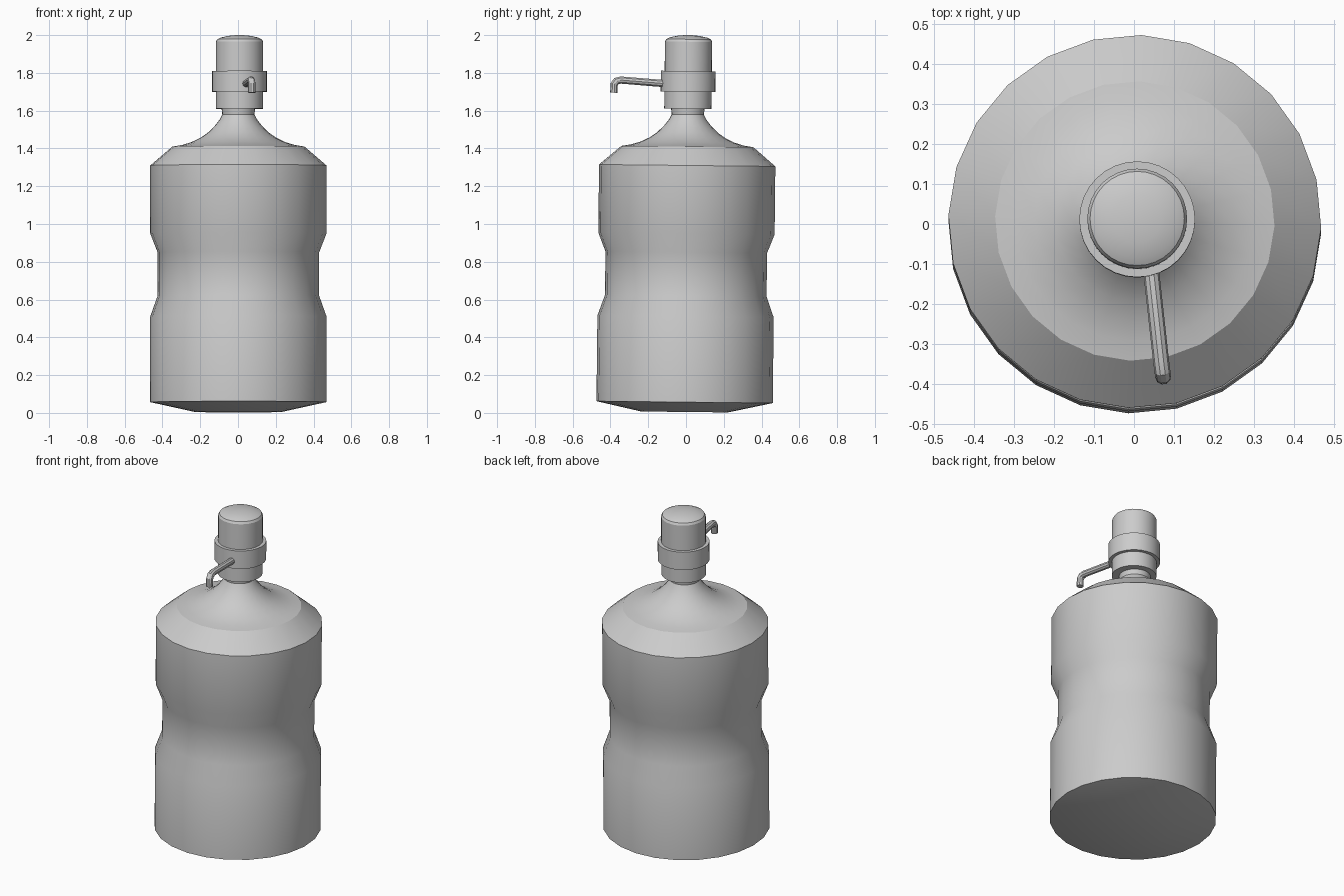
import bpy
import bmesh
from math import cos, sin, tau, radians
from mathutils import Matrix, Vector

cube = bpy.data.objects.get("Cube")
if cube:
    bpy.data.objects.remove(cube, do_unlink=True)

grey = bpy.data.materials.new("plain grey")
grey.use_nodes = True
grey.diffuse_color = (0.6, 0.6, 0.6, 1)
grey.node_tree.nodes["Principled BSDF"].inputs["Base Color"].default_value = (0.6, 0.6, 0.6, 1)

# The whole bottle leans back very slightly
LEAN = Matrix.Translation((0.002, -0.008, 0)) @ Matrix.Rotation(-0.011, 4, "X")


def finish(obj):
    obj.data.materials.append(grey)
    obj.matrix_world = LEAN
    bpy.ops.object.select_all(action="DESELECT")
    obj.select_set(True)
    bpy.context.view_layer.objects.active = obj
    if obj.type == "CURVE":
        bpy.ops.object.convert(target="MESH")
    bpy.ops.object.shade_smooth_by_angle(angle=radians(26))


def lathe(name, profile, sides, centre_x=0.0, phase=0.0):
    """Closed turned solid from (radius, height) pairs, bottom to top."""
    bm = bmesh.new()
    rings = []
    for r, z in profile:
        angles = [phase + tau * i / sides for i in range(sides)]
        rings.append([bm.verts.new((centre_x + r * cos(a), r * sin(a), z)) for a in angles])
    for low, high in zip(rings, rings[1:]):
        for i in range(sides):
            j = (i + 1) % sides
            bm.faces.new((low[i], low[j], high[j], high[i]))
    bm.faces.new(rings[0][::-1])
    bm.faces.new(rings[-1])
    mesh = bpy.data.meshes.new(name)
    bm.to_mesh(mesh)
    bm.free()
    obj = bpy.data.objects.new(name, mesh)
    bpy.context.collection.objects.link(obj)
    finish(obj)


# Bottle with a waisted grip, chamfered shoulder and flared neck
lathe("bottle", [
    (0.23, 0.005), (0.467, 0.057), (0.467, 0.51), (0.428, 0.62),
    (0.428, 0.85), (0.467, 0.95), (0.467, 1.31), (0.35, 1.41),
    (0.30, 1.418), (0.25, 1.433), (0.20, 1.457), (0.16, 1.485),
    (0.125, 1.52), (0.10, 1.552), (0.085, 1.58), (0.09, 1.62),
], 24, phase=radians(-2))

# Pump: collar, ring and push cap
lathe("pump_collar", [(0.125, 1.61), (0.125, 1.71)], 32, 0.006)
lathe("pump_ring", [(0.145, 1.70), (0.145, 1.81)], 32, 0.006)
lathe("pump_cap", [
    (0.125, 1.80), (0.125, 1.965), (0.118, 1.978),
    (0.10, 1.987), (0.06, 1.996), (0.02, 2.0),
], 32, 0.006)

# Spout, a thin tube turning down at its tip
path = [(0.042, -0.11, 1.743), (0.068, -0.345, 1.762), (0.071, -0.368, 1.757),
        (0.073, -0.380, 1.74), (0.073, -0.382, 1.695)]
curve = bpy.data.curves.new("spout", "CURVE")
curve.dimensions = "3D"
curve.bevel_depth = 0.02
curve.bevel_resolution = 3
curve.use_fill_caps = True
spline = curve.splines.new("POLY")
spline.points.add(len(path) - 1)
for point, co in zip(spline.points, path):
    # Undo the lean so the tube ends where it is placed
    point.co = (*(LEAN.inverted() @ Vector(co)), 1)
spout = bpy.data.objects.new("spout", curve)
bpy.context.collection.objects.link(spout)
finish(spout)
